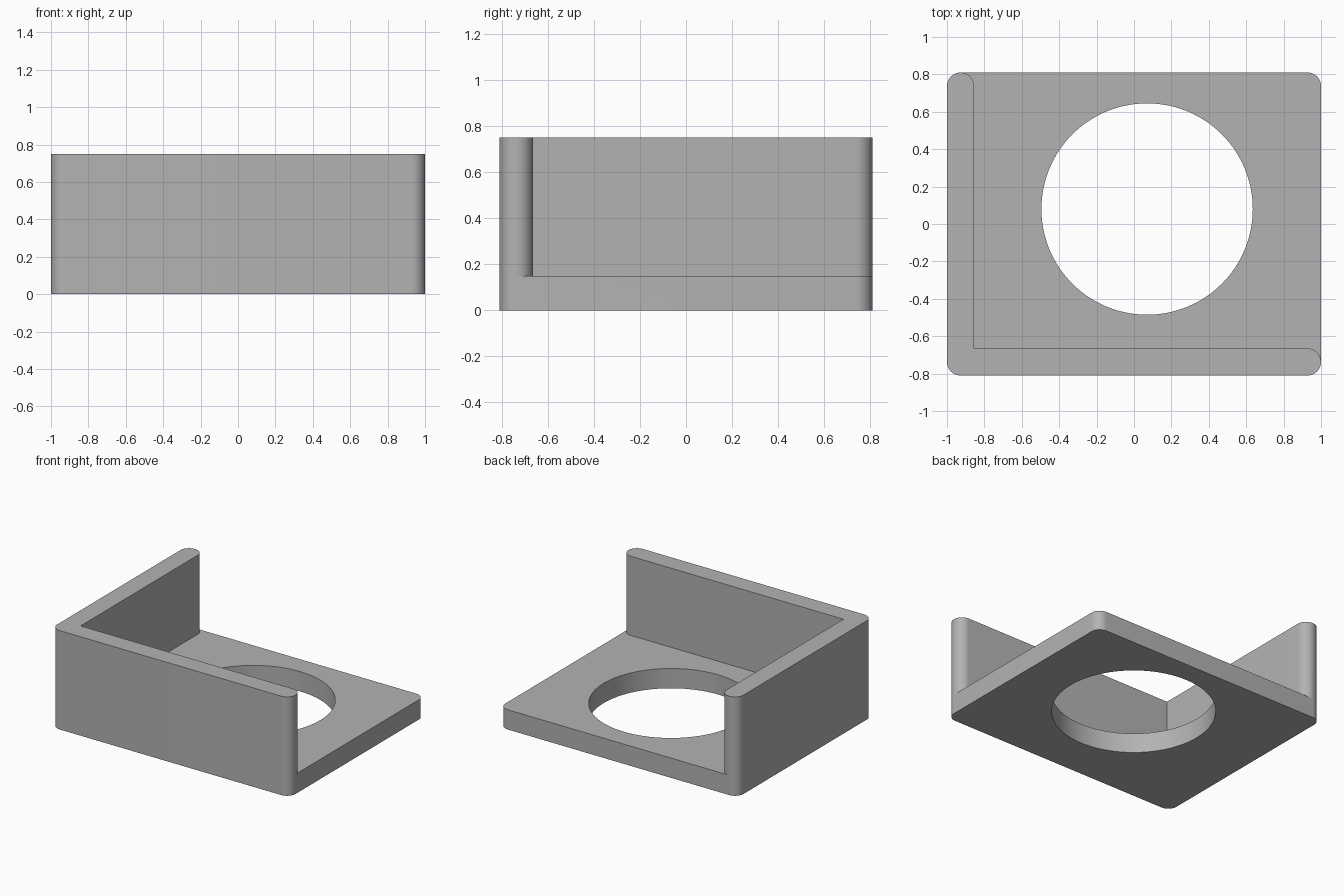
import bpy, bmesh, math

cube = bpy.data.objects.get("Cube")
if cube:
    bpy.data.objects.remove(cube)

X, Y = 1.0, 0.81             # half extents
BASE, TOP = 0.15, 0.75       # plate and wall heights
T = 0.145                    # wall thickness
R = T / 2                    # corner radius, also rounds the wall ends
HOLE = (0.07, 0.08, 0.565)   # centre and radius

grey = bpy.data.materials.new("grey")
grey.use_nodes = True
grey.diffuse_color = (0.45, 0.45, 0.45, 1)
grey.node_tree.nodes["Principled BSDF"].inputs["Base Color"].default_value = (0.45, 0.45, 0.45, 1)


def arc(cx, cy, r, start, end, steps=12):
    angles = [math.radians(start + (end - start) * i / steps) for i in range(steps + 1)]
    return [(cx + r * math.cos(a), cy + r * math.sin(a)) for a in angles]


bm = bmesh.new()


def loop_edges(points, z):
    verts = [bm.verts.new((x, y, z)) for x, y in points]
    return [bm.edges.new((verts[i - 1], verts[i])) for i in range(len(verts))]


def fill(z, *loops):
    edges = [e for points in loops for e in loop_edges(points, z)]
    bmesh.ops.triangle_fill(bm, edges=edges, use_beauty=True)


def sides(points, z0, z1):
    low = [bm.verts.new((x, y, z0)) for x, y in points]
    high = [bm.verts.new((x, y, z1)) for x, y in points]
    for i in range(len(points)):
        bm.faces.new((low[i - 1], low[i], high[i], high[i - 1]))


# Rounded corners and wall end arcs shared by the outlines
front_left = arc(X - R, R - Y, R, 270, 360)
back_left = arc(X - R, Y - R, R, 0, 90)
back_right = arc(R - X, Y - R, R, 90, 180)
front_right = arc(R - X, R - Y, R, 180, 270)
front_wall_end = arc(X - R, R - Y, R, 0, 90)
side_wall_end = arc(R - X, Y - R, R, 0, 90)
inner_corner = [(T - X, T - Y)]

plate = front_left + back_left + back_right + front_right
wall = (front_left + front_wall_end[1:] + inner_corner + side_wall_end
        + back_right[1:] + front_right)
floor = (back_left + side_wall_end[::-1] + inner_corner + front_wall_end[::-1])
hole = arc(*HOLE, 0, 360, 128)[:-1]

# Plate with round opening, then the L-shaped wall on top of it
fill(0, plate, hole)
sides(plate, 0, BASE)
sides(hole, 0, BASE)
fill(BASE, floor, hole)
sides(wall, BASE, TOP)
fill(TOP, wall)

bmesh.ops.remove_doubles(bm, verts=bm.verts[:], dist=0.0001)
bmesh.ops.recalc_face_normals(bm, faces=bm.faces[:])
mesh = bpy.data.meshes.new("walled_bracket")
bm.to_mesh(mesh)
bm.free()
mesh.materials.append(grey)
bracket = bpy.data.objects.new("walled_bracket", mesh)
bpy.context.collection.objects.link(bracket)
bpy.context.view_layer.objects.active = bracket
bracket.select_set(True)
bpy.ops.object.shade_smooth_by_angle(angle=math.radians(30))
